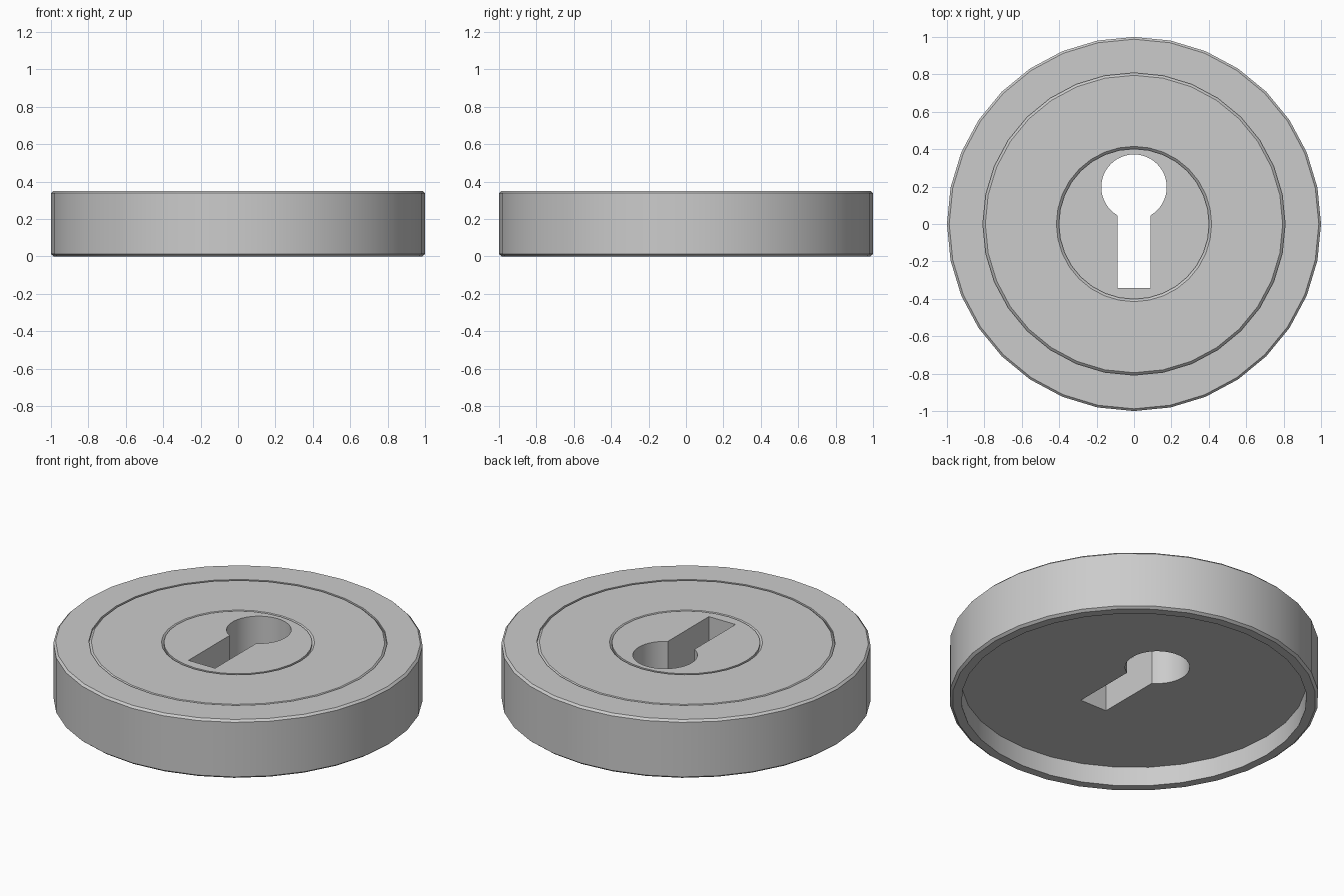
import bpy, bmesh
from math import pi, sin, cos, asin

if "Cube" in bpy.data.objects:
    bpy.data.objects.remove(bpy.data.objects["Cube"])

SIDES = 32


def make_object(name, bm):
    bmesh.ops.recalc_face_normals(bm, faces=bm.faces)
    mesh = bpy.data.meshes.new(name)
    bm.to_mesh(mesh)
    bm.free()
    obj = bpy.data.objects.new(name, mesh)
    bpy.context.collection.objects.link(obj)
    return obj


def lathe(name, profile, sides):
    """Revolve an (r, z) profile that starts and ends away from the axis; cap both ends."""
    bm = bmesh.new()
    rings = [[bm.verts.new((r * sin(2 * pi * i / sides), r * cos(2 * pi * i / sides), z))
              for i in range(sides)] for r, z in profile]
    for a, b in zip(rings, rings[1:]):
        for i in range(sides):
            j = (i + 1) % sides
            bm.faces.new((a[i], a[j], b[j], b[i]))
    bm.faces.new(rings[0])
    bm.faces.new(rings[-1])
    return make_object(name, bm)


# Round plate: recessed back, chamfered rim, two fine steps on the face
plate = lathe("escutcheon_plate", [
    (0.935, 0.115), (0.935, 0.0), (0.985, 0.0), (1.0, 0.012),
    (1.0, 0.338), (0.988, 0.35),
    (0.808, 0.35), (0.808, 0.338), (0.795, 0.35),
    (0.415, 0.35), (0.402, 0.338), (0.402, 0.35)], SIDES)

# Keyhole cutter: round head joined to a straight slot
R, CY, HALF, BOTTOM = 0.175, 0.197, 0.088, -0.342
start = asin(HALF / R)
outline = [(-HALF, BOTTOM), (HALF, BOTTOM)]
for k in range(41):
    a = start + (2 * pi - 2 * start) * k / 40
    outline.append((R * sin(a), CY - R * cos(a)))
bm = bmesh.new()
face = bm.faces.new([bm.verts.new((x, y, -0.1)) for x, y in outline])
top = bmesh.ops.extrude_face_region(bm, geom=[face])["geom"]
bmesh.ops.translate(bm, vec=(0, 0, 0.6),
                    verts=[v for v in top if isinstance(v, bmesh.types.BMVert)])
cutter = make_object("keyhole_cutter", bm)
cutter.hide_render = True
cutter.hide_set(True)

# Smooth the walls, keep chamfers crisp
bpy.context.view_layer.objects.active = plate
for o in (plate,):
    o.select_set(True)
mod = plate.modifiers.new("keyhole", 'BOOLEAN')
mod.object = cutter
mod.operation = 'DIFFERENCE'
mod.solver = 'EXACT'
bpy.ops.object.modifier_apply(modifier=mod.name)
bpy.data.objects.remove(cutter)
bpy.ops.object.shade_smooth_by_angle(angle=pi / 6)
